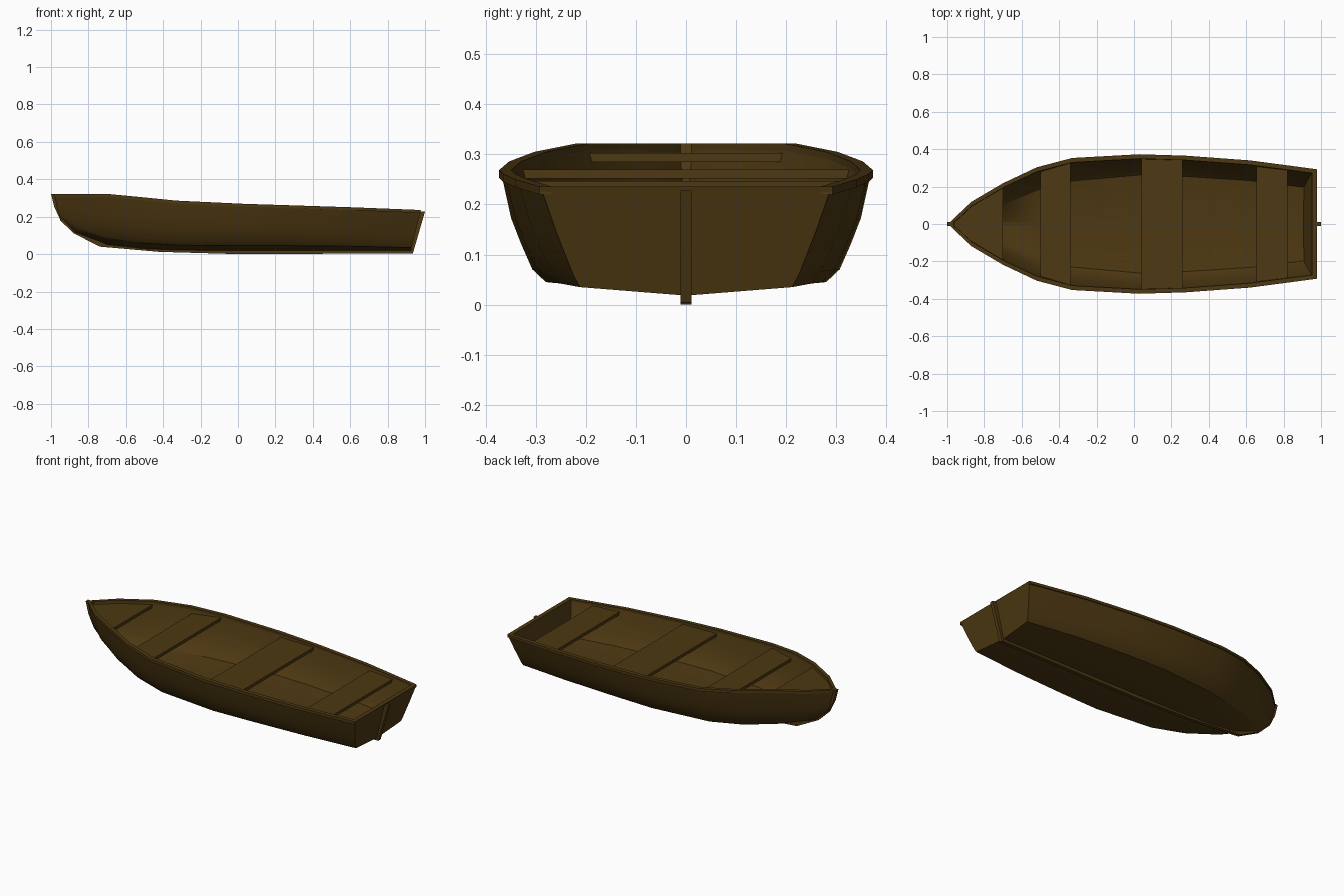
import bpy, bmesh, math

if "Cube" in bpy.data.objects:
    bpy.data.objects.remove(bpy.data.objects["Cube"])

wood = bpy.data.materials.new("dark_wood")
wood.diffuse_color = (0.075, 0.040, 0.006, 1)
wood.use_nodes = True
wood.node_tree.nodes["Principled BSDF"].inputs["Base Color"].default_value = wood.diffuse_color

# Hull stations: x, gunwale half width, sheer z, keel z, chine half width, chine z, bilge fullness
ST = [
    (-0.985, .006, .320, .270, .002, .280, 0),
    (-0.95, .040, .320, .180, .014, .200, .3),
    (-0.87, .115, .320, .110, .045, .135, .6),
    (-0.70, .215, .320, .047, .120, .085, .9),
    (-0.52, .300, .303, .028, .195, .060, 1),
    (-0.33, .350, .284, .020, .248, .048, 1),
    (0.03, .370, .267, .018, .280, .045, 1),
    (0.28, .362, .259, .018, .272, .045, .9),
    (0.62, .337, .248, .018, .250, .042, .6),
    (0.95, .290, .234, .018, .212, .035, .25),
]
WALL = 0.018


def build(name, rings):
    """Loft closed rings of equal length and cap both ends."""
    bm = bmesh.new()
    rows = [[bm.verts.new(p) for p in r] for r in rings]
    n = len(rows[0])
    for a, b in zip(rows, rows[1:]):
        for i in range(n):
            j = (i + 1) % n
            bm.faces.new((a[i], a[j], b[j], b[i]))
    bm.faces.new(rows[0])
    bm.faces.new(rows[-1])
    bmesh.ops.recalc_face_normals(bm, faces=bm.faces)
    me = bpy.data.meshes.new(name)
    bm.to_mesh(me)
    bm.free()
    me.shade_smooth()
    me.set_sharp_from_angle(angle=math.radians(25))
    me.materials.append(wood)
    ob = bpy.data.objects.new(name, me)
    bpy.context.collection.objects.link(ob)
    return ob


def at(x):
    """Gunwale half width and height at x."""
    for a, b in zip(ST, ST[1:]):
        if x <= b[0]:
            t = (x - a[0]) / (b[0] - a[0])
            return a[1] + t * (b[1] - a[1]), a[2] + t * (b[2] - a[2])
    return ST[-1][1:3]


def rake(z):
    return 0.918 + 0.057 * z / 0.234


def section(s, inset=0.0):
    """Half section from gunwale down to keel as (y, z)."""
    x, w, zs, zk, c, zc, f = s
    pts = [(w, zs)]
    for fy, fz in ((.77, .576), (.55, .346), (.30, .115), (0, 0)):
        g = fz + (fy - fz) * f
        pts.append((c + (w - c) * g, zc + (zs - zc) * fz))
    pts.append((0, zk))
    out = []
    for i, (y, z) in enumerate(pts):
        lift = 0 if i == 0 else inset * min(1, i / 3)
        out.append((max(y - inset, y * 0.3), min(z + lift, zs)))
    return out


def full(half):
    return [(-y, z) for y, z in half] + [(y, z) for y, z in half[-2::-1]]


# Hull shell
rings = []
for s in ST:
    loop = full(section(s)) + full(section(s, WALL))[::-1]
    last = s is ST[-1]
    rings.append([(rake(z) if last else s[0], y, z) for y, z in loop])
build("hull", rings)

# Raked transom board
tr = full(section(ST[-1]))
build("transom", [[(rake(z) + d, y, z) for y, z in tr] for d in (-0.022, 0.002)])

# Transom cap
build("transom_cap", [[(.950, y, .222), (.974, y, .222), (.978, y, .236), (.953, y, .236)]
                      for y in (-.291, .291)])

# Gunwale rails
for side, sg in (("left", -1), ("right", 1)):
    rings = []
    for s in ST:
        x, w, zs = s[:3]
        if s is ST[-1]:
            x = 0.975
        yi = max(w - .021, w * .2)
        rings.append([(x, sg * y, z) for y, z in
                      ((yi, zs - .014), (w + .003, zs - .014), (w + .003, zs + .002), (yi, zs + .002))])
    build("gunwale_" + side, rings)

# Stem, keel and stern post as one bent strip: outer xz, inner xz
strip = [
    (-1.0, .322, -.965, .322), (-.982, .25, -.95, .25), (-.945, .175, -.91, .19),
    (-.88, .112, -.86, .14), (-.74, .040, -.72, .075), (-.42, .012, -.42, .035),
    (0, 0, 0, .03), (.935, .004, .91, .03), (1.0, .228, .965, .228),
]
build("keel", [[(a, -.011, b), (a, .011, b), (c, .011, d), (c, -.011, d)]
               for a, b, c, d in strip])


def plank(name, xs, top, thick=0.018):
    """Board fitted between the hull sides."""
    rings = []
    for x in xs:
        w = max(at(x)[0] - 0.014, 0.004)
        rings.append([(x, -w, top), (x, w, top),
                      (x, w - min(.006, w * .4), top - thick), (x, -w + min(.006, w * .4), top - thick)])
    build(name, rings)


# Benches and bow deck
plank("bow_deck", (-.965, -.95, -.87, -.70), .303)
plank("front_seat", (-.50, -.34), .270)
plank("middle_seat", (.04, .26), .247)
plank("stern_seat", (.655, .82), .228)
